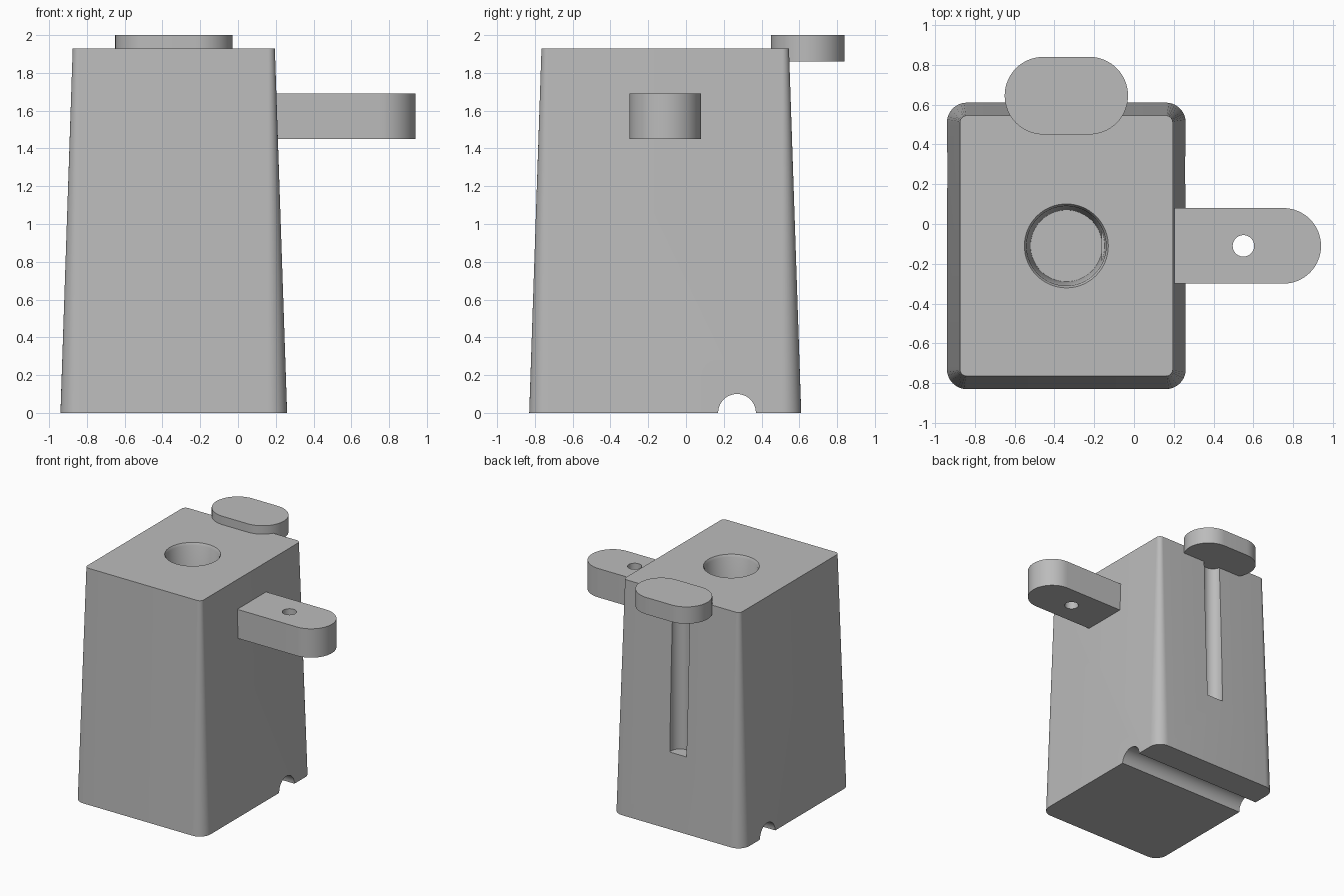
import bpy
import bmesh
from math import cos, sin, pi, radians

if "Cube" in bpy.data.objects:
    bpy.data.objects.remove(bpy.data.objects["Cube"], do_unlink=True)

grey = bpy.data.materials.new("plain grey")
grey.use_nodes = True
grey.diffuse_color = (0.5, 0.5, 0.5, 1)
grey.node_tree.nodes["Principled BSDF"].inputs["Base Color"].default_value = (0.5, 0.5, 0.5, 1)

CX, CY = -0.34, -0.11   # axis of the body and its bore
TOP = 1.93


def outline(x0, x1, y0, y1, r, z, steps=10):
    """Rounded rectangle, counter-clockwise."""
    corners = [(x1 - r, y1 - r), (x0 + r, y1 - r), (x0 + r, y0 + r), (x1 - r, y0 + r)]
    return [(cx + r * cos((k + i / steps) * pi / 2), cy + r * sin((k + i / steps) * pi / 2), z)
            for k, (cx, cy) in enumerate(corners) for i in range(steps + 1)]


def circle(cx, cy, r, z, n=64):
    return [(cx + r * cos(2 * pi * i / n), cy + r * sin(2 * pi * i / n), z) for i in range(n)]


def loft(name, rings):
    """Closed solid through stacked rings of equal length."""
    bm = bmesh.new()
    loops = [[bm.verts.new(p) for p in ring] for ring in rings]
    n = len(loops[0])
    for a, b in zip(loops, loops[1:]):
        for i in range(n):
            j = (i + 1) % n
            bm.faces.new((a[i], a[j], b[j], b[i]))
    bm.faces.new(loops[0][::-1])
    bm.faces.new(loops[-1])
    bmesh.ops.remove_doubles(bm, verts=bm.verts, dist=1e-5)
    bmesh.ops.recalc_face_normals(bm, faces=bm.faces)
    mesh = bpy.data.meshes.new(name)
    bm.to_mesh(mesh)
    bm.free()
    mesh.materials.append(grey)
    obj = bpy.data.objects.new(name, mesh)
    bpy.context.collection.objects.link(obj)
    return obj


def activate(obj):
    bpy.ops.object.select_all(action='DESELECT')
    obj.select_set(True)
    bpy.context.view_layer.objects.active = obj


def cut(obj, cutter):
    activate(obj)
    mod = obj.modifiers.new("cut", 'BOOLEAN')
    mod.operation = 'DIFFERENCE'
    mod.solver = 'EXACT'
    mod.object = cutter
    bpy.ops.object.modifier_apply(modifier=mod.name)
    bpy.data.objects.remove(cutter, do_unlink=True)


# Tapered body with rounded upright corners
body = loft("body", [outline(-0.94, 0.26, -0.83, 0.61, 0.10, 0),
                     outline(-0.875, 0.195, -0.765, 0.545, 0.035, TOP)])

# Blind bore with a chamfered rim
cut(body, loft("bore_cutter", [circle(CX, CY, r, z) for r, z in
                               ((0.18, 1.3), (0.2, TOP - 0.02), (0.211, TOP), (0.211, TOP + 0.1))]))

# Upright groove in the back
cut(body, loft("groove_cutter", [circle(CX, 0.565, 0.08, z, 40) for z in (0.63, 1.9)]))

# Half-round channel across the underside
channel = loft("channel_cutter", [[(x, 0.27 + px, py) for px, py, _ in circle(0, 0, 0.1, 0, 48)]
                                  for x in (-1.2, 0.6)])
cut(body, channel)

# Side arm with a rounded end and a pin hole
arm_rings = []
for z in (1.45, 1.69):
    ring = [(-0.164, 0.08, z), (-0.164, -0.30, z)]
    ring += [(0.75 + 0.19 * sin(pi * i / 32), CY - 0.19 * cos(pi * i / 32), z) for i in range(33)]
    arm_rings.append(ring)
arm = loft("side_arm", arm_rings)
cut(arm, loft("pin_hole_cutter", [circle(0.55, CY, 0.054, z, 40) for z in (1.3, 1.8)]))

# Rounded tab over the back top edge
tab = loft("back_tab", [outline(-0.65, -0.03, 0.45, 0.84, 0.1949, z, 16) for z in (1.86, 2.0)])

for part in (body, arm, tab):
    activate(part)
    bpy.ops.object.shade_smooth_by_angle(angle=radians(30))
